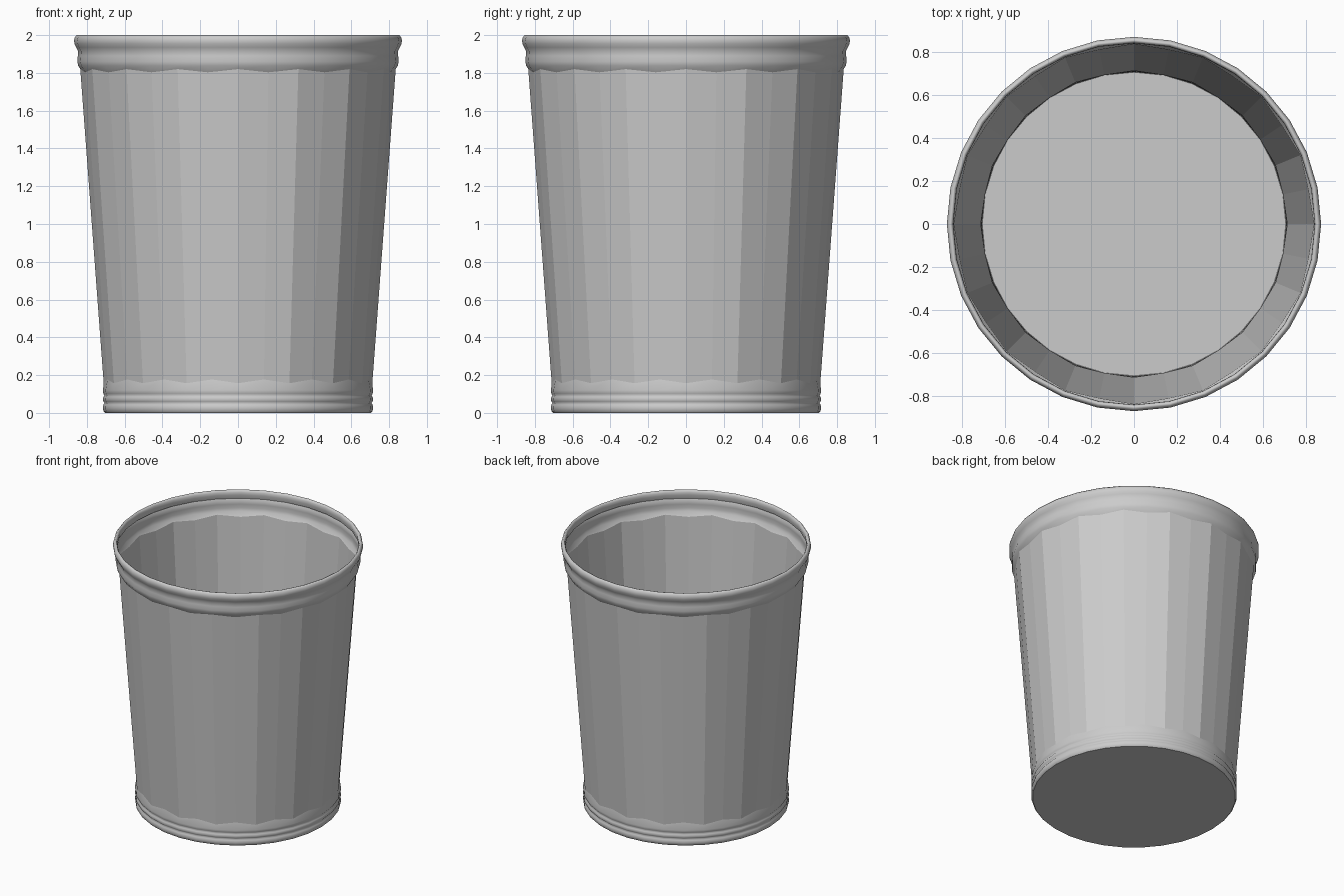
import bpy, bmesh, math

if "Cube" in bpy.data.objects:
    bpy.data.objects.remove(bpy.data.objects["Cube"])

N = 32  # sides around the basket

grey = bpy.data.materials.new("plain grey")
grey.diffuse_color = (0.6, 0.6, 0.6, 1)
grey.use_nodes = True
grey.node_tree.nodes["Principled BSDF"].inputs["Base Color"].default_value = grey.diffuse_color


def lathe(name, loops, smooth):
    """Skin a list of (even_radius, even_z, odd_radius, odd_z) loops."""
    bm = bmesh.new()
    rings = []
    for even_r, even_z, odd_r, odd_z in loops:
        ring = []
        for i in range(N):
            a = 2 * math.pi * i / N
            r, z = (odd_r, odd_z) if i % 2 else (even_r, even_z)
            ring.append(bm.verts.new((r * math.cos(a), r * math.sin(a), z)))
        rings.append(ring)
    for low, high in zip(rings, rings[1:]):
        for i in range(N):
            j = (i + 1) % N
            f = bm.faces.new((low[i], low[j], high[j], high[i]))
            f.smooth = smooth
    if len(rings) == 1:
        # a single loop becomes a disc, facing down
        bm.faces.new(list(reversed(rings[0])))
    me = bpy.data.meshes.new(name)
    bm.to_mesh(me)
    bm.free()
    me.materials.append(grey)
    ob = bpy.data.objects.new(name, me)
    bpy.context.collection.objects.link(ob)
    return ob


def ring_loops(profile):
    return [(r, z, r, z) for r, z in profile]


VALLEY = 0.988  # flute valleys sit slightly inside the ridges
TOP = (0.835, 1.82, 0.834 * VALLEY, 1.803)
BOTTOM = (0.711, 0.157, 0.713 * VALLEY, 0.177)

# fluted tapering wall with flat panels
lathe("fluted_wall", [BOTTOM, TOP], False)

# rolled rim with a shallow groove, scalloped where it meets the wall
rim = [(0.846, 1.838), (0.851, 1.86), (0.848, 1.89), (0.847, 1.915),
       (0.857, 1.935), (0.866, 1.955), (0.868, 1.972), (0.864, 1.988),
       (0.854, 2.0), (0.845, 1.997), (0.839, 1.985), (0.838, 1.965),
       (0.846, 1.935)]
lathe("rolled_rim", [TOP] + ring_loops(rim), True)

# beaded foot band
foot = [(0.704, 0.0), (0.712, 0.008), (0.715, 0.025), (0.713, 0.043),
        (0.706, 0.052), (0.713, 0.06), (0.715, 0.072), (0.713, 0.085),
        (0.707, 0.093), (0.713, 0.102), (0.715, 0.12)]
lathe("foot_band", ring_loops(foot) + [BOTTOM], True)

# floor disc
lathe("floor", ring_loops([(0.704, 0.0)]), False)
